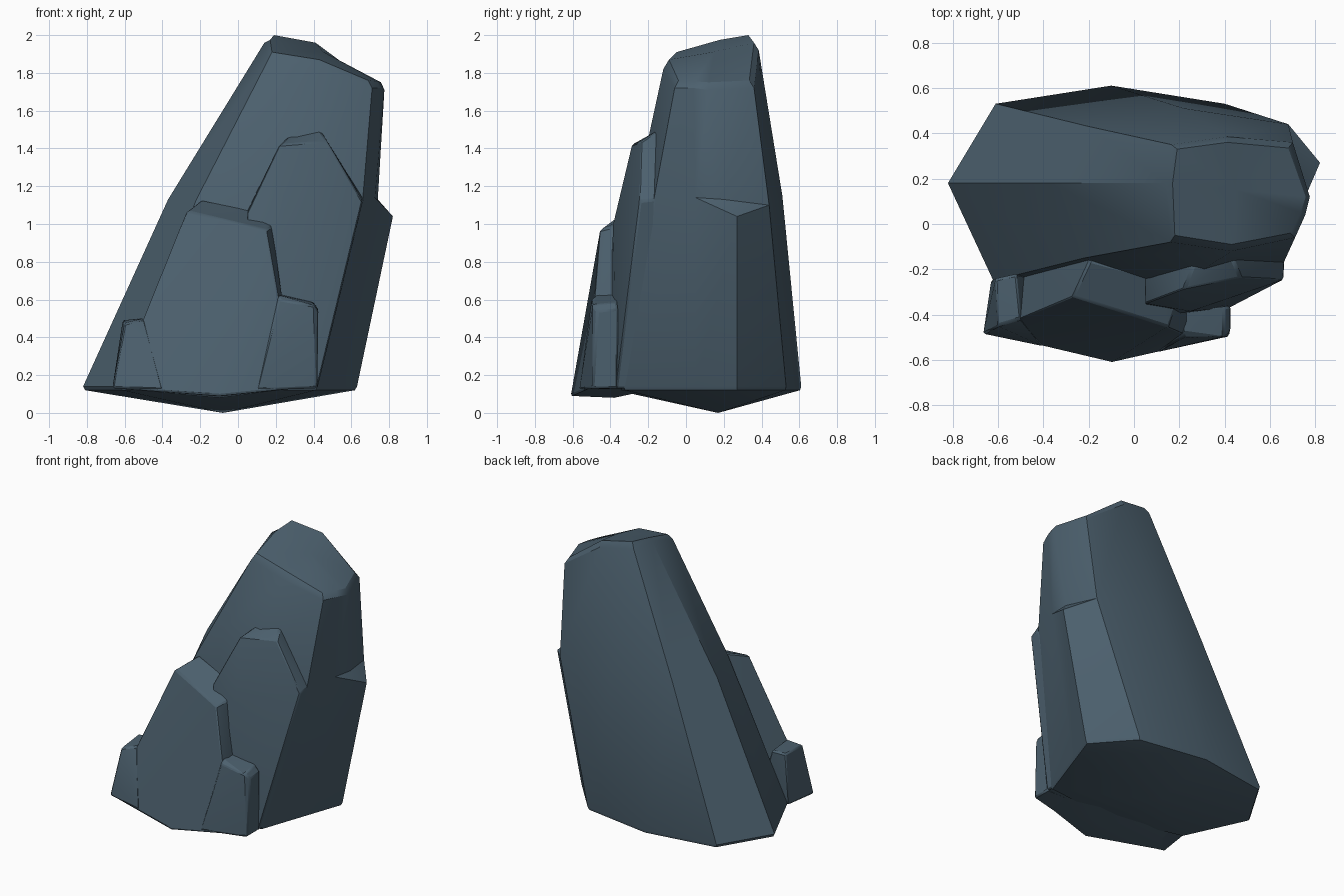
import bpy, bmesh, math

if "Cube" in bpy.data.objects:
    bpy.data.objects.remove(bpy.data.objects["Cube"])

slate = bpy.data.materials.new("slate_blue_grey")
slate.diffuse_color = (0.072, 0.117, 0.155, 1)
slate.use_nodes = True
slate.node_tree.nodes["Principled BSDF"].inputs["Base Color"].default_value = slate.diffuse_color


def finish(bm, name, bevel=0.0):
    bmesh.ops.recalc_face_normals(bm, faces=bm.faces)
    me = bpy.data.meshes.new(name)
    bm.to_mesh(me)
    bm.free()
    ob = bpy.data.objects.new(name, me)
    bpy.context.collection.objects.link(ob)
    me.materials.append(slate)
    if bevel:
        mod = ob.modifiers.new("worn_edges", 'BEVEL')
        mod.width = bevel
        mod.segments = 1
        mod.limit_method = 'ANGLE'
        mod.angle_limit = math.radians(35)
    bpy.ops.object.select_all(action='DESELECT')
    ob.select_set(True)
    bpy.context.view_layer.objects.active = ob
    bpy.ops.object.shade_smooth_by_angle(angle=math.radians(30))
    return ob


def hull(name, pts, bevel=0.01):
    bm = bmesh.new()
    for p in pts:
        bm.verts.new(p)
    res = bmesh.ops.convex_hull(bm, input=bm.verts[:])
    junk = {g for g in res["geom_interior"] + res["geom_unused"] if isinstance(g, bmesh.types.BMVert)}
    bmesh.ops.delete(bm, geom=list(junk), context='VERTS')
    bmesh.ops.dissolve_limit(bm, angle_limit=math.radians(2), verts=bm.verts[:], edges=bm.edges[:])
    return finish(bm, name, bevel)


# Main leaning boulder: stacked rings (left, round the front, right, back)
base = [(x, y, .14) for x, y in [(-.82, .18), (-.62, -.25), (-.1, -.38), (.42, -.33), (.553, .05),
                                 (.63, .27), (.4, .53), (-.1, .61), (-.61, .53)]]
foot = [(-.1 + (x + .1) * .985, .17 + (y - .17) * .985, .12) for x, y, z in base]
ledge = [(-.37, .18, 1.13), (-.22, -.15, 1.13), (.2, -.27, 1.13), (.66, -.17, 1.13), (.725, .05, 1.14),
         (.82, .27, 1.04), (.68, .44, 1.1), (.22, .51, 1.15), (-.2, .43, 1.13)]
step = list(ledge)
step[5] = (.74, .2, 1.13)
shoulder = [(.14, .18, 1.96), (.16, -.08, 1.87), (.43, -.12, 1.82), (.71, -.06, 1.72), (.755, .04, 1.72),
            (.775, .12, 1.71), (.7, .36, 1.72), (.41, .385, 1.92), (.165, .35, 1.96)]
crown = [(.17, .18, 1.975), (.18, -.05, 1.91), (.43, -.09, 1.87), (.69, -.04, 1.76), (.735, .05, 1.755),
         (.757, .12, 1.75), (.68, .335, 1.76), (.41, .36, 1.96), (.19, .33, 2.0)]
bm = bmesh.new()
rings = [[bm.verts.new(p) for p in r] for r in (foot, base, ledge, step, shoulder, crown)]
n = len(base)
for a, b in zip(rings, rings[1:]):
    for i in range(n):
        j = (i + 1) % n
        bm.faces.new((a[i], a[j], b[j], b[i]))
tip = bm.verts.new((-.08, .17, 0))
peak = bm.verts.new((.45, .15, 1.912))
for i in range(n):
    j = (i + 1) % n
    bm.faces.new((rings[0][j], rings[0][i], tip))
    bm.faces.new((rings[-1][i], rings[-1][j], peak))
bmesh.ops.remove_doubles(bm, verts=bm.verts, dist=0.0005)
finish(bm, "main_boulder")

# Tall slab leaning on the right of the front
hull("upper_front_slab", [
    (.05, -.35, 1.06), (.05, -.2, 1.07), (.22, -.285, 1.42), (.26, -.18, 1.46), (.47, -.235, 1.44),
    (.44, -.16, 1.49), (.66, -.245, 1.12), (.665, -.16, 1.13), (.25, -.385, 1.0),
    (.42, -.37, .13), (.42, -.2, .13), (.05, -.42, .13), (.05, -.2, .13), (.3, .0, 1.4), (.45, .0, 1.4)])

# Broad lower slab at the front
hull("lower_front_slab", [
    (-.65, -.48, .13), (-.1, -.61, .09), (.3, -.52, .13), (-.27, -.32, 1.07), (.15, -.455, .97),
    (.18, -.37, .99), (-.2, -.17, 1.125), (.12, -.25, 1.06), (-.1, -.38, .08),
    (-.55, -.15, .14), (.3, -.1, .14), (-.15, 0, 1.08), (.15, 0, 1.0)])

# Small stubs at either foot of the lower slab
hull("left_foot_stub", [
    (-.665, -.485, .13), (-.4, -.54, .12), (-.63, -.25, .13), (-.4, -.25, .13),
    (-.6, -.45, .475), (-.5, -.42, .5), (-.61, -.24, .49), (-.52, -.22, .5)])
hull("right_foot_stub", [
    (.42, -.495, .13), (.1, -.565, .12), (.42, -.36, .13), (.1, -.36, .13),
    (.22, -.5, .6), (.4, -.495, .57), (.425, -.47, .54), (.425, -.36, .55),
    (.4, -.365, .585), (.21, -.38, .63), (.21, -.47, .625)])
